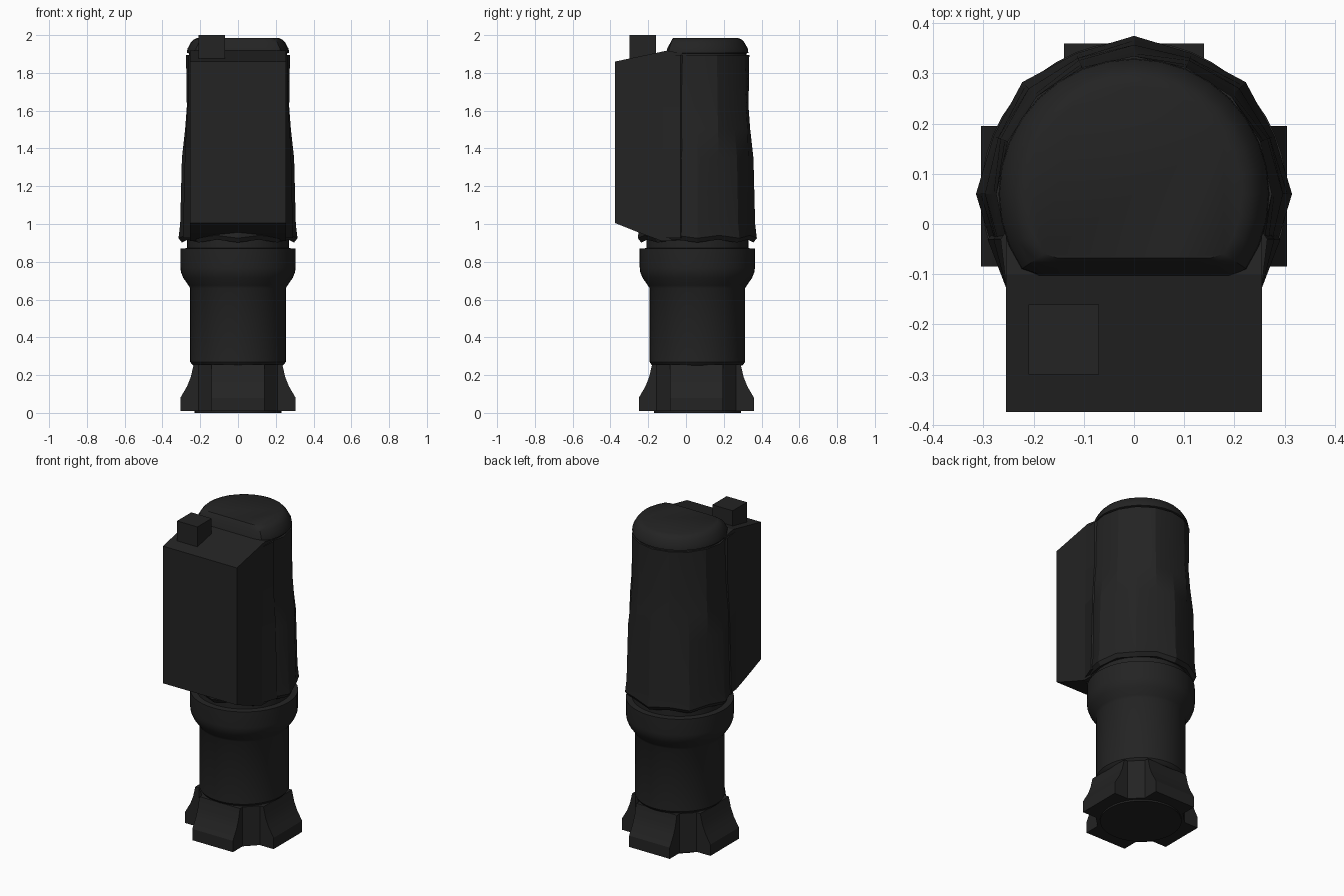
import bpy, math

cube = bpy.data.objects.get("Cube")
if cube:
    bpy.data.objects.remove(cube, do_unlink=True)

AXIS_Y = 0.06  # depth of the tube's axis

mat = bpy.data.materials.new("matte black")
mat.use_nodes = True
BLACK = (0.017, 0.017, 0.017, 1)
mat.diffuse_color = BLACK
shader = mat.node_tree.nodes["Principled BSDF"]
shader.inputs["Base Color"].default_value = BLACK
shader.inputs["Roughness"].default_value = 0.8


def make(name, verts, faces, smooth=None):
    mesh = bpy.data.meshes.new(name)
    mesh.from_pydata(verts, [], faces)
    mesh.materials.append(mat)
    obj = bpy.data.objects.new(name, mesh)
    bpy.context.collection.objects.link(obj)
    bpy.ops.object.select_all(action='DESELECT')
    obj.select_set(True)
    bpy.context.view_layer.objects.active = obj
    bpy.ops.object.mode_set(mode='EDIT')
    bpy.ops.mesh.select_all(action='SELECT')
    bpy.ops.mesh.normals_make_consistent(inside=False)
    bpy.ops.object.mode_set(mode='OBJECT')
    if smooth:
        bpy.ops.object.shade_smooth_by_angle(angle=math.radians(smooth))
    return obj


def loft(name, rings, smooth=None):
    """Skin a stack of equal-length rings and close both ends."""
    n = len(rings[0])
    verts = [p for ring in rings for p in ring]
    faces = [(k * n + i, k * n + (i + 1) % n, (k + 1) * n + (i + 1) % n, (k + 1) * n + i)
             for k in range(len(rings) - 1) for i in range(n)]
    faces += [tuple(range(n)), tuple(range((len(rings) - 1) * n, len(rings) * n))]
    return make(name, verts, faces, smooth)


def circle(r, z, n=48, front=-1.0):
    """Ring around the axis, flattened where it passes the front limit."""
    ring = []
    for i in range(n):
        a = math.tau * i / n
        ring.append((r * math.cos(a), max(front, AXIS_Y + r * math.sin(a)), z))
    return ring


def extrude_x(name, profile, x0, x1):
    return loft(name, [[(x, y, z) for y, z in profile] for x in (x0, x1)])


# Foot: four flared lugs with chamfered valleys between them
def foot_ring(reach, z, half=0.14, valley=0.21):
    quarter = [(reach, -half), (reach, half), (valley, half), (half, valley)]
    ring = []
    for k in range(4):
        c, s = round(math.cos(k * math.pi / 2)), round(math.sin(k * math.pi / 2))
        ring += [(x * c - y * s, AXIS_Y - 0.005 + x * s + y * c, z) for x, y in quarter]
    return ring


loft("foot_lugs", [foot_ring(0.305, 0.01), foot_ring(0.305, 0.08), foot_ring(0.27, 0.14),
                   foot_ring(0.25, 0.19), foot_ring(0.235, 0.255)], 25)
loft("foot_base", [circle(0.23, 0), circle(0.23, 0.02)], 30)

# Tube with a flared collar and a narrow neck
tube_profile = [(0.235, 0.25), (0.243, 0.256), (0.253, 0.27), (0.253, 0.66), (0.262, 0.675),
                (0.29, 0.715), (0.302, 0.745), (0.305, 0.77), (0.305, 0.87),
                (0.27, 0.872), (0.27, 0.92)]
loft("tube_and_collar", [circle(r, z) for r, z in tube_profile], 35)

# Faceted sleeve: alternate ridges and hollows, flat against the housing
SIDES = 16
sleeve_profile = [(0.293, 0.902, 0.004, -1), (0.309, 0.925, 0.006, -1), (0.302, 1.0, 0.004, -1),
                  (0.295, 1.35, 0.002, -0.13), (0.284, 1.5, -0.004, -0.11),
                  (0.275, 1.62, -0.004, -0.1), (0.274, 1.895, 0.001, -0.1)]
sleeve = []
for r, z, wave, front in sleeve_profile:
    ring = []
    for i in range(SIDES):
        a = math.tau * i / SIDES
        rr = r + (wave if i % 2 == 0 else -wave)
        lift = 0.015 * (i % 2) if z < 0.95 else 0
        ring.append((rr * math.cos(a), max(front, AXIS_Y + rr * math.sin(a)), z + lift))
    sleeve.append(ring)
loft("sleeve", sleeve, 20)

# Rounded cap with a flat front
cap_profile = [(0.26, 1.885, -0.095), (0.26, 1.903, -0.095), (0.27, 1.906, -0.105),
               (0.268, 1.927, -0.1), (0.25, 1.96, -0.083),
               (0.236, 1.976, -0.075), (0.215, 1.985, -0.068)]
loft("top_cap", [circle(r, z, 32, front) for r, z, front in cap_profile], 28)

# Front housing with sloped top and underside
extrude_x("front_housing", [(-0.375, 1.005), (-0.375, 1.86), (-0.1, 1.918), (0.0, 1.9),
                            (0.0, 0.91), (-0.13, 0.91), (-0.25, 0.955)], -0.255, 0.255)

# Cheeks blending the housing into the sleeve
for side, name in ((1, "left_cheek"), (-1, "right_cheek")):
    loft(name, [[(side * x, y, z) for x, y in
                 ((0.2, -0.13), (0.254, -0.13), (w, -0.03), (0.2, 0.06))]
                for z, w in ((0.925, 0.292), (1.4, 0.28), (1.62, 0.266), (1.895, 0.266))])

# Square button on top of the housing
extrude_x("top_button", [(-0.3, 1.86), (-0.3, 2.0), (-0.16, 2.0), (-0.16, 1.86)], -0.21, -0.07)
